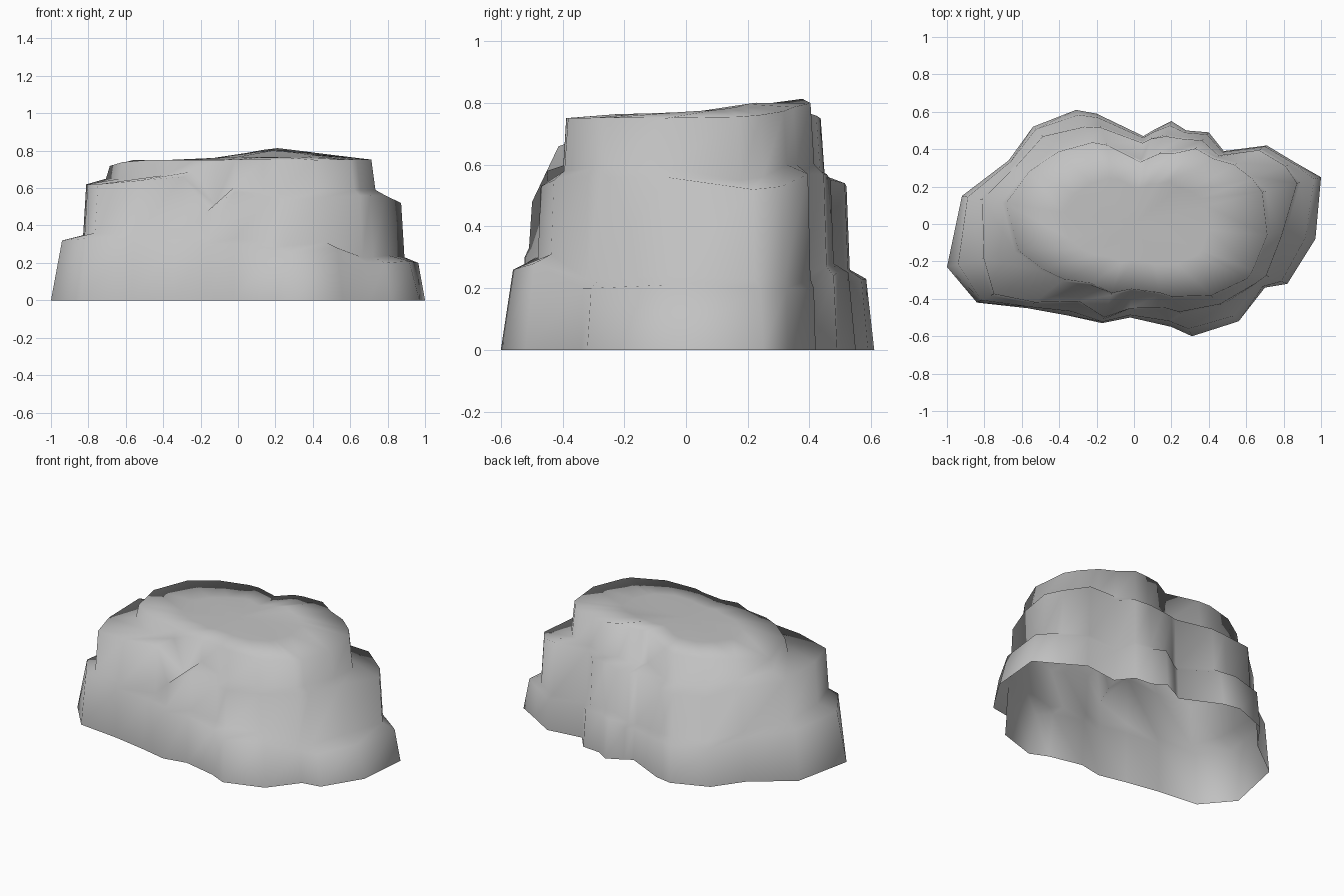
import bpy
import bmesh

cube = bpy.data.objects.get("Cube")
if cube:
    bpy.data.objects.remove(cube, do_unlink=True)

# Ground outline of the rock, counter-clockwise from the +x end
OUTLINE = [(1, .25), (.86, .33), (.71, .42), (.48, .39), (.4, .49), (.28, .5),
           (.2, .55), (.1, .5), (.05, .47), (-.2, .59), (-.31, .61), (-.54, .52),
           (-.67, .34), (-.92, .15), (-1, -.23), (-.84, -.42), (-.57, -.45),
           (-.35, -.49), (-.17, -.53), (-.02, -.5), (.2, -.55), (.31, -.6),
           (.56, -.52), (.7, -.34), (.82, -.32), (.97, -.08)]

# How far the middle wall and the crown step in from the outline
MIDDLE = [.89, .96, .96, .96, .93, .93, .87, .93, .94, .89, .87, .92, .95,
          .9, .82, .91, .95, .86, .96, .92, .83, .8, .84, .95, .88, .83]
CROWN = [.7, .75, .77, .91, .84, .77, .7, .71, .72, .73, .73, .76, .85,
         .76, .63, .59, .67, .66, .71, .71, .68, .66, .75, .88, .79, .75]

# Heights of the lower and upper ledges around the rock
LOW = [.2, .2, .2, .2, .24, .25, .25, .2, .2, .23, .23, .24, .28,
       .32, .32, .33, .32, .32, .3, .3, .28, .26, .28, .2, .2, .21]
HIGH = [.52, .53, .57, .57, .57, .57, .55, .55, .56, .54, .53, .55, .59,
        .62, .62, .62, .64, .66, .48, .58, .54, .53, .55, .56, .56, .56]


def summit_height(x, y):
    """Gently tilted top that rises to a ridge at the back and rounds off at -x."""
    width = .55 if x > .2 else .4
    ridge = max(0, 1 - abs(x - .2) / width)
    backward = max(0, min(1, (y + .4) / .77))
    return .75 + .065 * ridge * backward - .3 * max(0, -.58 - x)


def column_points(x, y, middle, crown, low, high):
    """Points from the ground to the inner summit along one column."""
    lip = 1 - .33 * (1 - middle)
    steps = [(1, 0), (lip, low), (middle, low + .03),
             (middle * .98, high), (crown * 1.01, high + .03)]
    points = [(x * scale, y * scale, z) for scale, z in steps]
    for scale in (crown * .98, crown * .55):
        px, py = x * scale, y * scale
        points.append((px, py, summit_height(px, py)))
    return points


def build_rock():
    bm = bmesh.new()
    columns = []
    for (x, y), *shape in zip(OUTLINE, MIDDLE, CROWN, LOW, HIGH):
        columns.append([bm.verts.new(p) for p in column_points(x, y, *shape)])
    peak = bm.verts.new((0, 0, summit_height(0, 0)))

    # Walls and ledges between neighbouring columns, closed by a summit fan
    for i, left in enumerate(columns):
        right = columns[(i + 1) % len(columns)]
        for k in range(len(left) - 1):
            bm.faces.new((left[k], right[k], right[k + 1], left[k + 1]))
        bm.faces.new((left[-1], right[-1], peak))

    mesh = bpy.data.meshes.new("rock")
    bm.to_mesh(mesh)
    bm.free()
    mesh.shade_smooth()
    rock = bpy.data.objects.new("rock", mesh)
    bpy.context.collection.objects.link(rock)
    return rock


def make_material(name, colour):
    material = bpy.data.materials.new(name)
    material.use_nodes = True
    material.diffuse_color = colour
    material.node_tree.nodes["Principled BSDF"].inputs["Base Color"].default_value = colour
    return material


rock = build_rock()
rock.data.materials.append(make_material("stone grey", (.54, .54, .54, 1)))
